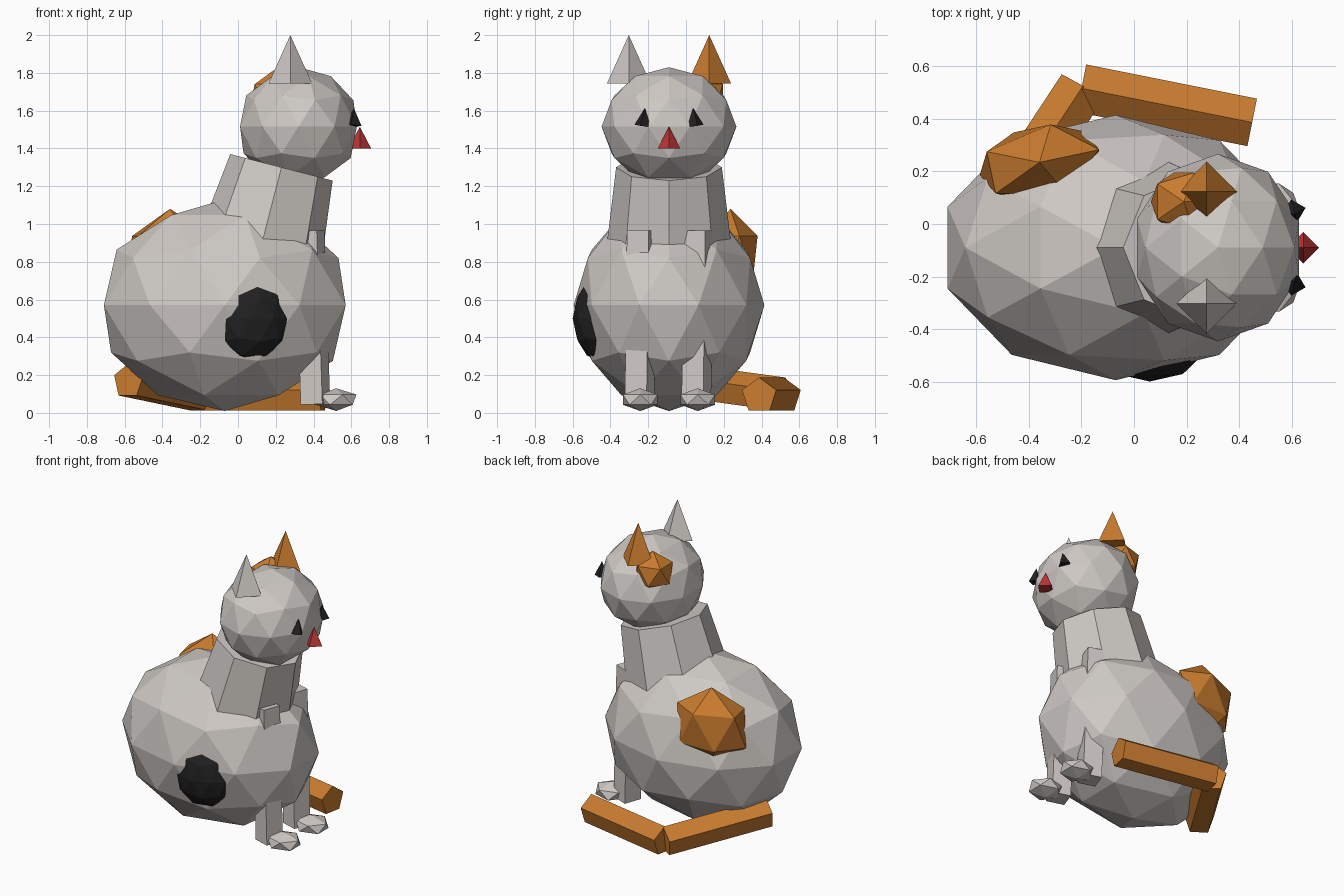
import bpy, bmesh
from math import radians
from mathutils import Matrix, Vector, Euler

if "Cube" in bpy.data.objects:
    bpy.data.objects.remove(bpy.data.objects["Cube"], do_unlink=True)

MID = -0.09  # symmetry plane of the sitting animal, which looks along +x


def material(name, rgb):
    mat = bpy.data.materials.new(name)
    mat.use_nodes = True
    color = (*rgb, 1)
    mat.diffuse_color = color
    mat.node_tree.nodes["Principled BSDF"].inputs["Base Color"].default_value = color
    return mat


grey = material("warm grey", (0.62, 0.585, 0.555))
orange = material("orange", (0.59, 0.2, 0.028))
black = material("black", (0.015, 0.015, 0.015))
red = material("red", (0.5, 0.035, 0.035))


def finish(name, bm, mat, matrix):
    bm.transform(matrix)
    mesh = bpy.data.meshes.new(name)
    bm.to_mesh(mesh)
    bm.free()
    mesh.materials.append(mat)
    obj = bpy.data.objects.new(name, mesh)
    bpy.context.collection.objects.link(obj)
    return obj


def placed(loc, rot=(0, 0, 0), scale=(1, 1, 1)):
    angles = Euler([radians(a) for a in rot])
    return Matrix.LocRotScale(Vector(loc), angles, Vector(scale))


def ball(name, mat, loc, radii, detail=2, rot=(0, 0, 0)):
    bm = bmesh.new()
    bmesh.ops.create_icosphere(bm, subdivisions=detail, radius=1)
    return finish(name, bm, mat, placed(loc, rot, radii))


def pyramid(name, mat, base, radius, height, rot=(0, 0, 0)):
    bm = bmesh.new()
    bmesh.ops.create_cone(bm, cap_ends=True, segments=4, radius1=radius, radius2=0, depth=height)
    bm.transform(Matrix.Translation((0, 0, height / 2)))
    return finish(name, bm, mat, placed(base, rot))


def rod(name, mat, start, end, sides, r1, r2):
    """Tapered prism between two points, one corner pointing up."""
    start, end = Vector(start), Vector(end)
    axis = (end - start).normalized()
    side = Vector((0, 0, 1)).cross(axis).normalized()
    up = axis.cross(side)
    bm = bmesh.new()
    bmesh.ops.create_cone(bm, cap_ends=True, segments=sides, radius1=r1, radius2=r2,
                          depth=(end - start).length)
    turn = Matrix((side, up, axis)).transposed().to_4x4()
    return finish(name, bm, mat, Matrix.Translation((start + end) / 2) @ turn)


# Body, neck and head
ball("body", grey, (-0.07, MID, 0.57), (0.673, 0.505, 0.56))
rod("neck", grey, (0.08, MID, 0.72), (0.23, MID, 1.3), 8, 0.35, 0.28)
ball("head", grey, (0.32, MID, 1.515), (0.325, 0.357, 0.315))

# Ears, eyes, legs and paws in pairs
for label, s in (("right", -1), ("left", 1)):
    pyramid(label + "_ear", orange if s > 0 else grey,
            (0.277, MID + s * 0.213, 1.745), 0.115, 0.255)
    pyramid(label + "_eye", black, (0.61, MID + s * 0.14, 1.52), 0.045, 0.095,
            (s * 8, 0, s * 15))

    bm = bmesh.new()
    bmesh.ops.create_cube(bm, size=1)
    finish(label + "_leg", bm, grey,
           placed((0.395, MID + s * 0.15, 0.505), (0, -2, -20), (0.122, 0.122, 0.92)))
    ball(label + "_paw", grey, (0.52, MID + s * 0.152, 0.07), (0.12, 0.108, 0.06), 1)

pyramid("nose", red, (0.645, MID, 1.4), 0.06, 0.115)

# Coat patches
ball("head_patch", orange, (0.19, 0.085, 1.68), (0.14, 0.13, 0.135), 1)
ball("back_patch", orange, (-0.36, 0.235, 0.82), (0.26, 0.155, 0.26), 1, (0, 0, 12))
ball("flank_patch", black, (0.06, -0.45, 0.5), (0.215, 0.15, 0.23))

# Tail curling along the ground
bend = (-0.2, 0.517, 0.091)
rod("tail_base", orange, (-0.58, -0.06, 0.17), bend, 5, 0.097, 0.097)
rod("tail_tip", orange, bend, (0.45, 0.387, 0.091), 5, 0.097, 0.097)
